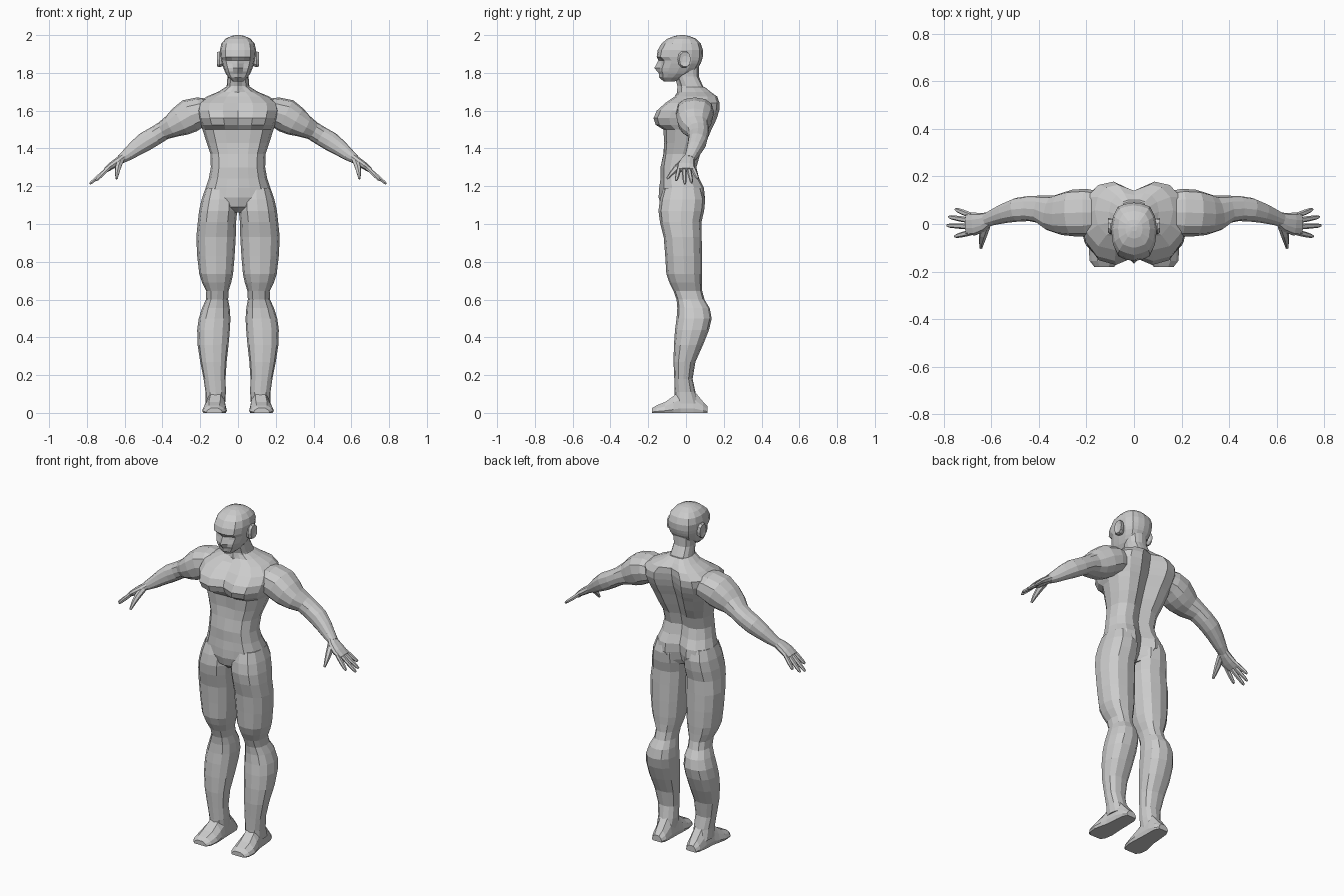
import bpy, bmesh
from math import cos, sin, pi, copysign
from mathutils import Vector


def loft(name, rings, mirror=False):
    """Skin closed rings of equal length, cap both ends, optionally mirror in x."""
    bm = bmesh.new()
    loops = [[bm.verts.new(p) for p in r] for r in rings]
    n = len(loops[0])
    for a, b in zip(loops, loops[1:]):
        for i in range(n):
            j = (i + 1) % n
            bm.faces.new((a[i], a[j], b[j], b[i]))
    bm.faces.new(loops[0][::-1])
    bm.faces.new(loops[-1])
    bmesh.ops.recalc_face_normals(bm, faces=bm.faces)
    me = bpy.data.meshes.new(name)
    bm.to_mesh(me)
    bm.free()
    ob = bpy.data.objects.new(name, me)
    bpy.context.collection.objects.link(ob)
    if mirror:
        m = ob.modifiers.new("Mirror", 'MIRROR')
        m.use_mirror_merge = False
    return ob


def oval(c, u, v, ru, rv, n=12, p=0.85):
    """Slightly squared ellipse around c in the plane u, v."""
    f = lambda t: copysign(abs(t) ** p, t)
    return [c + u * (ru * f(cos(2 * pi * i / n))) + v * (rv * f(sin(2 * pi * i / n)))
            for i in range(n)]


def body_ring(z, w, f0, f1, b0, b1):
    """Symmetric slice: half width, front centre/bulge depth, back centre/bulge depth."""
    d = b1 - f1
    half = [(0, f0), (.36 * w, f1), (.7 * w, f1 + .06 * d), (.92 * w, f1 + .25 * d),
            (w, f1 + .52 * d), (.92 * w, f1 + .77 * d), (.7 * w, b1 - .05 * d),
            (.4 * w, b1), (0, b0)]
    pts = half + [(-x, y) for x, y in half[-2:0:-1]]
    return [Vector((x, y, z)) for x, y in pts]


def tube(name, path, n=12):
    """Limb along a path of (x, y, z, radius across y, radius vertical)."""
    cs = [Vector(p[:3]) for p in path]
    rings = []
    for i, p in enumerate(path):
        d = (cs[min(i + 1, len(cs) - 1)] - cs[max(i - 1, 0)]).normalized()
        u = Vector((0, 1, 0))
        u = (u - d * u.dot(d)).normalized()
        rings.append(oval(cs[i], u, d.cross(u), p[3], p[4], n))
    return loft(name, rings, True)


# Torso: pelvis, waist, ribcage, chest ledge, shoulders
torso = [
    (1.06, .04, -.09, -.085, .02, .04),
    (1.09, .12, -.13, -.12, .04, .08),
    (1.14, .175, -.145, -.13, .055, .1),
    (1.19, .172, -.142, -.13, .06, .095),
    (1.24, .155, -.135, -.128, .045, .07),
    (1.30, .144, -.135, -.128, .035, .055),
    (1.37, .146, -.12, -.118, .05, .075),
    (1.43, .166, -.11, -.115, .07, .105),
    (1.50, .188, -.115, -.12, .095, .135),
    (1.525, .198, -.125, -.16, .105, .148),
    (1.56, .212, -.14, -.172, .12, .163),
    (1.60, .222, -.128, -.155, .13, .176),
    (1.64, .215, -.095, -.11, .138, .178),
    (1.675, .165, -.06, -.06, .14, .165),
    (1.70, .105, -.045, -.035, .122, .13),
    (1.725, .065, -.045, -.03, .1, .1),
]
loft("torso", [body_ring(*r) for r in torso])

# Neck
neck = [(1.68, .075, -.05, -.04, .11, .11), (1.73, .06, -.045, -.03, .09, .09),
        (1.78, .056, -.06, -.045, .068, .064), (1.85, .06, -.07, -.06, .07, .065)]
loft("neck", [body_ring(*r) for r in neck])

# Head: chin, mouth, nose, eyes, brow, skull
head = [
    (1.755, .028, -.118, -.11, -.06, -.06),
    (1.775, .05, -.142, -.128, -.02, -.02),
    (1.795, .064, -.142, -.132, .025, .022),
    (1.808, .07, -.152, -.138, .045, .042),
    (1.825, .077, -.168, -.138, .062, .058),
    (1.85, .086, -.155, -.13, .078, .073),
    (1.866, .09, -.146, -.128, .084, .078),
    (1.885, .093, -.155, -.15, .089, .083),
    (1.92, .096, -.15, -.142, .09, .084),
    (1.955, .088, -.13, -.122, .078, .073),
    (1.98, .067, -.1, -.094, .055, .05),
    (1.995, .036, -.062, -.058, .018, .016),
    (2.0, .012, -.03, -.03, -.01, -.01),
]
loft("head", [body_ring(*r) for r in head])

# Ears
X, Y, Z = Vector((1, 0, 0)), Vector((0, 1, 0)), Vector((0, 0, 1))
loft("ear", [oval(Vector((x, y, 1.872)), Y, Z, r, r * 1.3, 10)
             for x, y, r in ((.075, -.015, .028), (.098, -.01, .034),
                             (.11, -.005, .03), (.106, -.005, .014))], True)

# Legs: (z, inner x, outer x, front y, back y)
leg = [
    (.05, .068, .172, -.06, .07), (.11, .064, .172, -.06, .05),
    (.18, .066, .182, -.062, .035), (.27, .06, .2, -.066, .05),
    (.36, .05, .214, -.064, .09), (.44, .043, .216, -.058, .122),
    (.50, .04, .208, -.05, .136), (.555, .044, .19, -.046, .125),
    (.60, .052, .17, -.05, .098), (.645, .05, .168, -.066, .086),
    (.69, .036, .19, -.088, .085), (.735, .026, .205, -.104, .086),
    (.83, .018, .216, -.11, .085), (.93, .012, .221, -.118, .083),
    (1.01, .01, .213, -.138, .082), (1.07, .004, .206, -.146, .096),
    (1.13, .006, .193, -.138, .102), (1.19, .02, .172, -.12, .085),
]
loft("leg", [oval(Vector(((a + b) / 2, (f + k) / 2, z)), X, Y, (b - a) / 2, (k - f) / 2)
             for z, a, b, f, k in leg], True)

# Feet: flat-soled slices from toe to heel (y, centre x, half width, height)
foot = [(-.18, .125, .042, .025), (-.155, .126, .06, .04), (-.11, .124, .066, .058),
        (-.065, .12, .06, .09), (-.03, .117, .054, .12), (.04, .115, .05, .12),
        (.09, .113, .046, .06), (.114, .113, .032, .035)]
profile = ((-.9, 0), (.9, 0), (1, .2), (.85, .6), (.45, 1), (-.45, 1), (-.85, .6), (-1, .2))
loft("foot", [[Vector((cx + px * w, y, pz * h)) for px, pz in profile]
              for y, cx, w, h in foot], True)

# Arms: shoulder, upper arm, elbow, forearm, wrist
tube("arm", [
    (.13, .05, 1.60, .085, .06), (.20, .048, 1.592, .1, .08),
    (.255, .046, 1.573, .098, .09), (.305, .042, 1.543, .088, .08),
    (.35, .046, 1.518, .074, .062), (.395, .062, 1.494, .058, .05),
    (.44, .065, 1.466, .053, .05), (.49, .06, 1.437, .05, .051),
    (.54, .046, 1.402, .042, .043), (.585, .03, 1.367, .034, .033),
    (.62, .017, 1.343, .028, .024)])

# Hands
tube("palm", [(.605, .022, 1.354, .028, .022), (.635, .008, 1.332, .04, .022),
              (.67, 0, 1.308, .048, .02), (.702, 0, 1.285, .046, .014)], 10)
fingers = [(-.036, .752, -.052, 1.23), (-.011, .785, -.006, 1.212),
           (.014, .778, .03, 1.218), (.036, .75, .062, 1.24)]
for k, (y0, x1, y1, z1) in enumerate(fingers):
    a, b = Vector((.685, y0, 1.296)), Vector((x1, y1, z1))
    tube(f"finger_{k + 1}", [(*a.lerp(b, t), r, r) for t, r in
                             ((0, .012), (.5, .0115), (.88, .009), (1, .005))], 6)
tube("thumb", [(.622, -.008, 1.335, .018, .018), (.634, -.045, 1.302, .017, .017),
               (.64, -.075, 1.27, .012, .012), (.643, -.1, 1.24, .006, .006)], 6)
